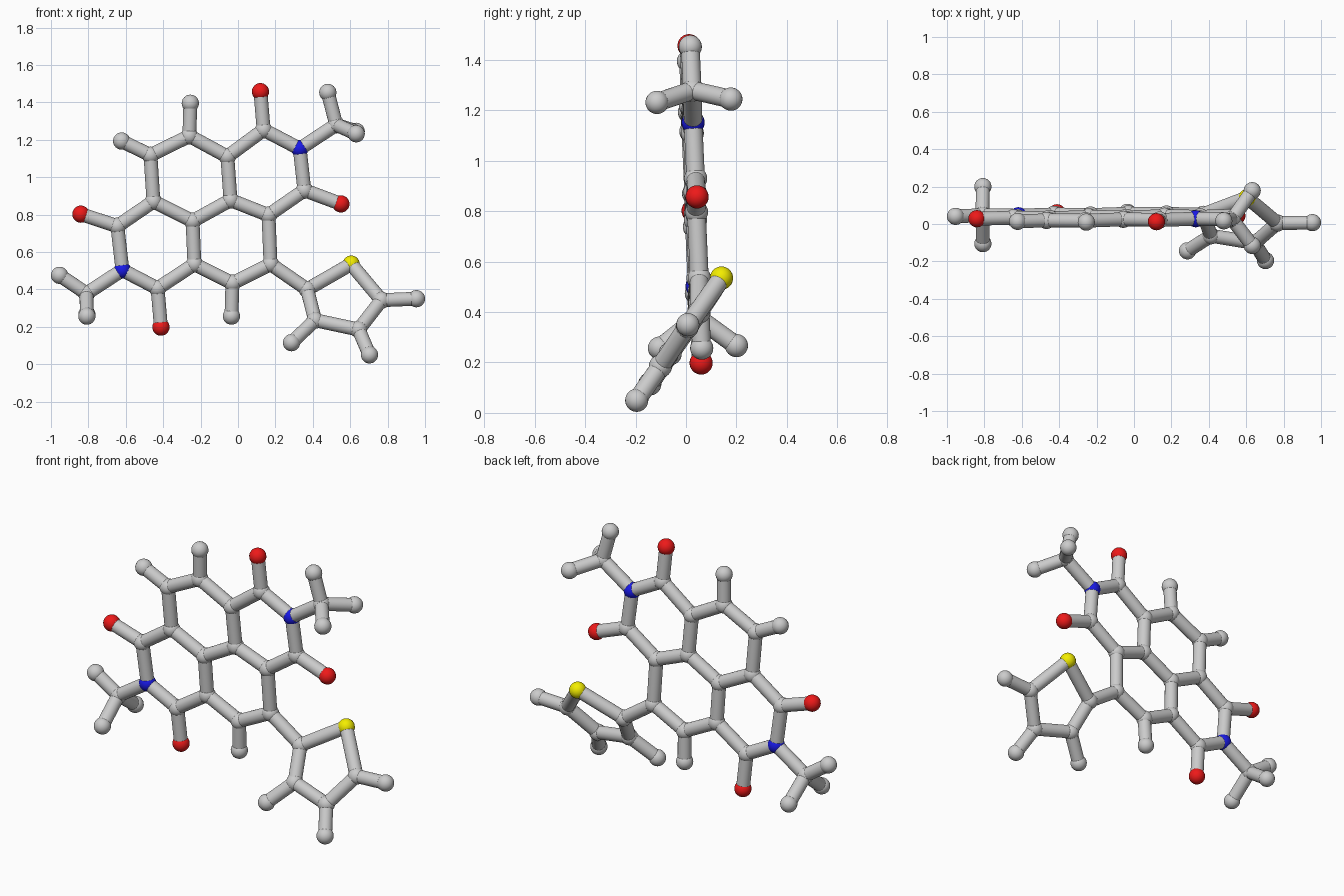
import bpy
from mathutils import Vector

if "Cube" in bpy.data.objects:
    bpy.data.objects.remove(bpy.data.objects["Cube"])

BALL, STICK = 0.046, 0.037


def plane_y(x, z):          # slightly tilted flat core
    return 0.074 + 0.013 * x - 0.0435 * z


def ring_y(x, z):           # twisted five-ring plane
    return -0.218 - 0.017 * x + 0.69 * z


def material(name, rgb):
    m = bpy.data.materials.new(name)
    m.diffuse_color = (*rgb, 1)
    m.use_nodes = True
    m.node_tree.nodes["Principled BSDF"].inputs["Base Color"].default_value = m.diffuse_color
    return m


MATS = {"O": material("red", (0.85, 0.01, 0.01)),
        "N": material("blue", (0.01, 0.01, 0.8)),
        "S": material("yellow", (0.9, 0.85, 0.0))}
LABEL = {"O": "oxygen_ball", "N": "nitrogen_ball", "S": "sulfur_ball",
         "C": "carbon_joint", "H": "hydrogen_ball"}

# Flat core: (x, z)
core = {
    "C1": (-.057, 1.11), "C2": (-.26, 1.22), "C3": (-.468, 1.117), "C4": (-.452, .87),
    "C5": (-.243, .765), "C6": (-.04, .877), "C7": (.163, .797), "C8": (.174, .535),
    "C9": (-.03, .433), "C10": (-.233, .535),
    "C11": (.137, 1.253), "N1": (.33, 1.152), "C12": (.355, .93), "O1": (.12, 1.457), "O2": (.55, .857),
    "C13": (-.43, .405), "N2": (-.618, .503), "C14": (-.645, .738), "O3": (-.412, .198), "O4": (-.84, .802),
    "H2": (-.255, 1.395), "H3": (-.622, 1.193), "H9": (-.035, .257),
    "C15": (.525, 1.28), "C16": (-.81, .378), "H4": (.48, 1.453), "H7": (-.954, .475),
}
# Twisted five-sided ring: (x, z)
ring = {
    "C20": (.37, .4), "S1": (.605, .535), "C21": (.767, .342), "C22": (.645, .185),
    "C23": (.412, .235), "H21": (.954, .35), "H22": (.703, .05), "H23": (.286, .115),
}
atoms = {k: Vector((x, plane_y(x, z), z)) for k, (x, z) in core.items()}
atoms.update({k: Vector((x, ring_y(x, z), z)) for k, (x, z) in ring.items()})
# Out-of-plane ends of the two tripod groups
atoms["H5"] = Vector((.632, .178, 1.245))
atoms["H6"] = Vector((.632, -.115, 1.232))
atoms["H8"] = Vector((-.808, .2, .267))
atoms["H10"] = Vector((-.808, -.105, .257))

# Bonds as chains of connected atoms
chains = ["C1 C2 C3 C4 C5 C6 C1", "C6 C7 C8 C9 C10 C5",
          "C1 C11 N1 C12 C7", "C10 C13 N2 C14 C4",
          "C11 O1", "C12 O2", "C13 O3", "C14 O4", "C2 H2", "C3 H3", "C9 H9",
          "N1 C15 H4", "H5 C15 H6", "N2 C16 H7", "H8 C16 H10",
          "C8 C20 S1 C21 C22 C23 C20", "C21 H21", "C22 H22", "C23 H23"]


def smooth(ob, name):
    ob.name = name
    bpy.ops.object.shade_smooth_by_angle()


def ball(key, p):
    bpy.ops.mesh.primitive_uv_sphere_add(segments=24, ring_count=16, radius=BALL, location=p)
    ob = bpy.context.object
    smooth(ob, LABEL[key[0]] + "_" + key[1:])
    if key[0] in MATS:
        ob.data.materials.append(MATS[key[0]])


def stick(a, b):
    p, q = atoms[a], atoms[b]
    bpy.ops.mesh.primitive_cylinder_add(vertices=24, radius=STICK, depth=(q - p).length,
                                        location=(p + q) / 2)
    ob = bpy.context.object
    ob.rotation_euler = (q - p).to_track_quat('Z', 'Y').to_euler()
    smooth(ob, f"bond_{a}_{b}")


for key, p in atoms.items():
    ball(key, p)
for chain in chains:
    names = chain.split()
    for a, b in zip(names, names[1:]):
        stick(a, b)
